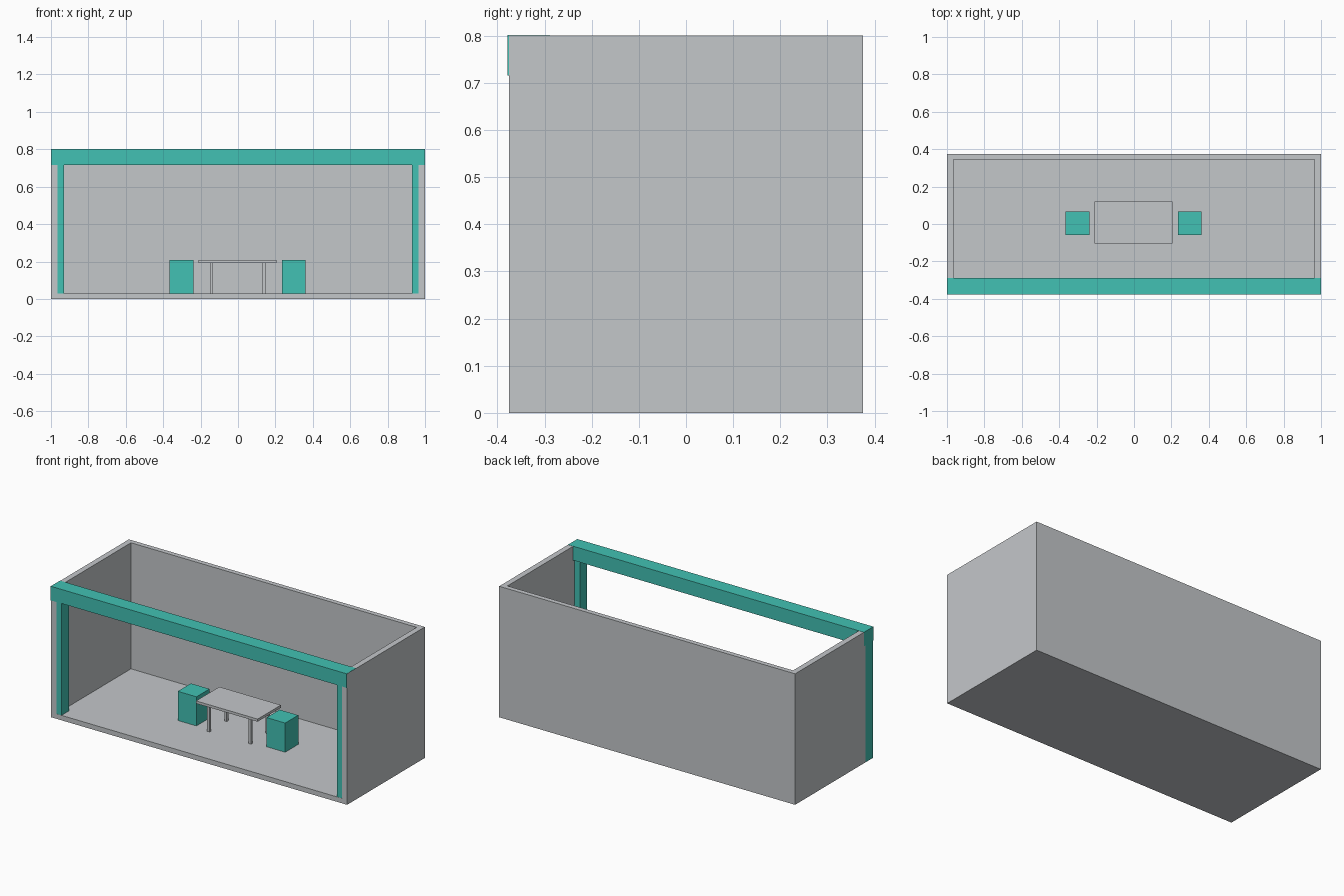
import bpy

if "Cube" in bpy.data.objects:
    bpy.data.objects.remove(bpy.data.objects["Cube"], do_unlink=True)


def make_material(name, rgb):
    mat = bpy.data.materials.new(name)
    mat.use_nodes = True
    mat.diffuse_color = (*rgb, 1)
    mat.node_tree.nodes["Principled BSDF"].inputs["Base Color"].default_value = (*rgb, 1)
    return mat


grey = make_material("light grey", (0.55, 0.57, 0.59))
teal = make_material("teal", (0.054, 0.533, 0.451))


def box(name, xs, ys, zs, mat):
    """Axis-aligned box given by its low and high limits."""
    limits = (xs, ys, zs)
    bpy.ops.mesh.primitive_cube_add(size=1, location=[sum(r) / 2 for r in limits])
    ob = bpy.context.object
    ob.name = ob.data.name = name
    ob.scale = [r[1] - r[0] for r in limits]
    bpy.ops.object.transform_apply(location=False, rotation=False, scale=True)
    ob.data.materials.append(mat)
    return ob


# Booth shell: floor, back wall and two side walls, open at front and top
shell = box("booth_shell", (-1, 1), (-0.375, 0.375), (0, 0.8), grey)
cutter = box("shell_cutter", (-0.965, 0.965), (-0.6, 0.345), (0.03, 1.2), grey)
cutter.hide_render = True
cut = shell.modifiers.new("hollow", "BOOLEAN")
cut.operation = "DIFFERENCE"
cut.solver = "EXACT"
cut.object = cutter
bpy.context.view_layer.objects.active = shell
bpy.ops.object.modifier_apply(modifier=cut.name)
bpy.data.objects.remove(cutter, do_unlink=True)

# Front fascia beam and corner posts, showing through the right wall only
box("fascia_beam", (-1.001, 0.999), (-0.378, -0.288), (0.715, 0.801), teal)
box("right_post", (-1.001, -0.93), (-0.374, -0.303), (0.001, 0.79), teal)
box("left_post", (0.93, 0.999), (-0.374, -0.303), (0.001, 0.79), teal)

# Table
box("table_top", (-0.21, 0.206), (-0.105, 0.12), (0.192, 0.208), grey)
for side, x in (("right", -0.142), ("left", 0.138)):
    for end, y in (("front", -0.075), ("back", 0.09)):
        box(f"table_leg_{end}_{side}", (x - 0.008, x + 0.008),
            (y - 0.008, y + 0.008), (0.03, 0.192), grey)

# Block stools on either side of the table
for side, x in (("right", -0.302), ("left", 0.298)):
    box(f"stool_{side}", (x - 0.063, x + 0.063), (-0.06, 0.066), (0.03, 0.208), teal)
